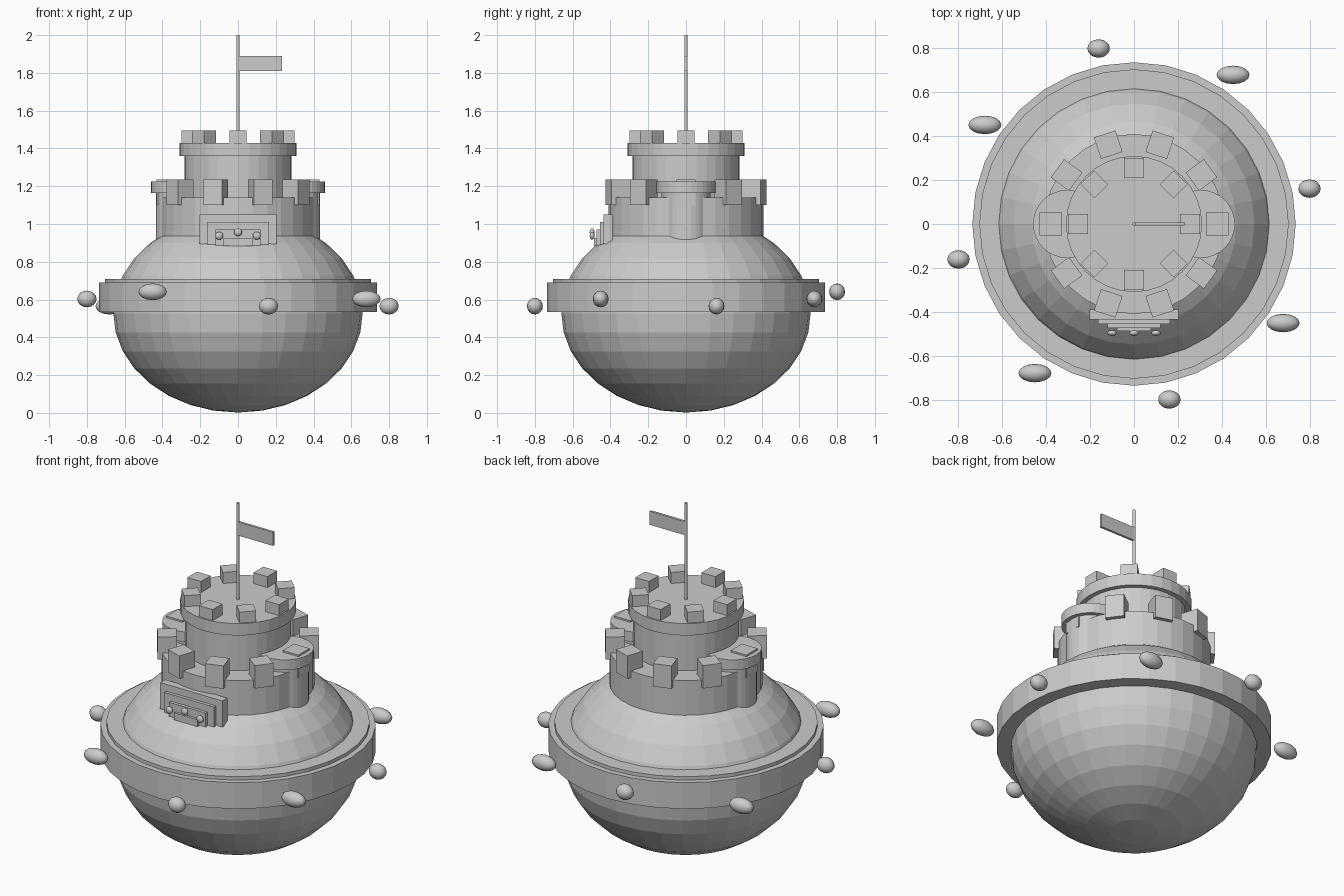
import bpy, math
from math import sin, cos, radians

if "Cube" in bpy.data.objects:
    bpy.data.objects.remove(bpy.data.objects["Cube"])

stone = bpy.data.materials.new("grey stone")
stone.diffuse_color = (0.6, 0.6, 0.6, 1)
stone.use_nodes = True
stone.node_tree.nodes["Principled BSDF"].inputs["Base Color"].default_value = stone.diffuse_color


def finish(name, scale=None, smooth=False):
    ob = bpy.context.object
    ob.name = name
    if scale:
        ob.scale = scale
        bpy.ops.object.transform_apply(location=False, rotation=False, scale=True)
    ob.data.materials.append(stone)
    if smooth:
        bpy.ops.object.shade_smooth()
    return ob


def drum(name, r, z0, z1, x=0, y=0, n=32):
    bpy.ops.mesh.primitive_cylinder_add(vertices=n, radius=r, depth=z1 - z0,
                                        location=(x, y, (z0 + z1) / 2))
    return finish(name)


def box(name, lo, hi):
    bpy.ops.mesh.primitive_cube_add(size=1, location=[(a + b) / 2 for a, b in zip(lo, hi)])
    return finish(name, [b - a for a, b in zip(lo, hi)])


def ball(name, loc, scale, seg=16, rings=8, smooth=False):
    bpy.ops.mesh.primitive_uv_sphere_add(segments=seg, ring_count=rings, radius=1, location=loc)
    return finish(name, scale, smooth)


def merlons(name, count, r, size, z0, z1):
    for i in range(count):
        a = 2 * math.pi * i / count
        bpy.ops.mesh.primitive_cube_add(size=1, location=(r * cos(a), r * sin(a), (z0 + z1) / 2),
                                        rotation=(0, 0, a))
        finish(f"{name}_{i + 1}", (size, size, z1 - z0))


# Round hull with its belt
ball("hull", (0, 0, 0.527), (0.66, 0.66, 0.525), 32, 16)
drum("belt", 0.737, 0.535, 0.69)
drum("belt_rim", 0.705, 0.68, 0.71)

# Lower tower and battlements
drum("lower_tower", 0.41, 0.85, 1.14)
merlons("lower_merlon", 10, 0.38, 0.103, 1.1, 1.235)

# Side turrets
for side, s in (("left", -1), ("right", 1)):
    drum(side + "_turret", 0.13, 0.85, 1.17, x=0.305 * s)
    drum(side + "_turret_cap", 0.155, 1.165, 1.225, x=0.305 * s)

# Upper tower and battlements
drum("upper_tower", 0.283, 1.1, 1.37)
drum("upper_tower_cap", 0.31, 1.36, 1.43)
merlons("upper_merlon", 8, 0.255, 0.09, 1.41, 1.495)

# Mast and flag
drum("mast", 0.008, 1.42, 2.0, n=12)
box("flag", (0.0, -0.007, 1.81), (0.233, 0.007, 1.89))

# Stepped gate at the front with three studs
for i, (w, y, top) in enumerate([(0.203, -0.436, 1.05), (0.163, -0.455, 1.01),
                                 (0.12, -0.473, 0.97), (0.077, -0.487, 0.925)]):
    box(f"gate_step_{i + 1}", (-w, -0.39, 0.895 - 0.004 * i), (w, y, top))
for i, (x, z) in enumerate([(-0.1, 0.938), (0, 0.956), (0.1, 0.938)]):
    ball(f"gate_stud_{i + 1}", (x, -0.497, z), (0.021, 0.013, 0.021), smooth=True)

# Ring of floating pebbles
for i in range(8):
    a = radians(11.4 + 45 * i)
    ball(f"pebble_{i + 1}", (0.816 * cos(a), 0.816 * sin(a), (0.565, 0.603, 0.641)[i % 3]),
         (0.075 if i % 2 else 0.051, 0.042, 0.044), smooth=True)
